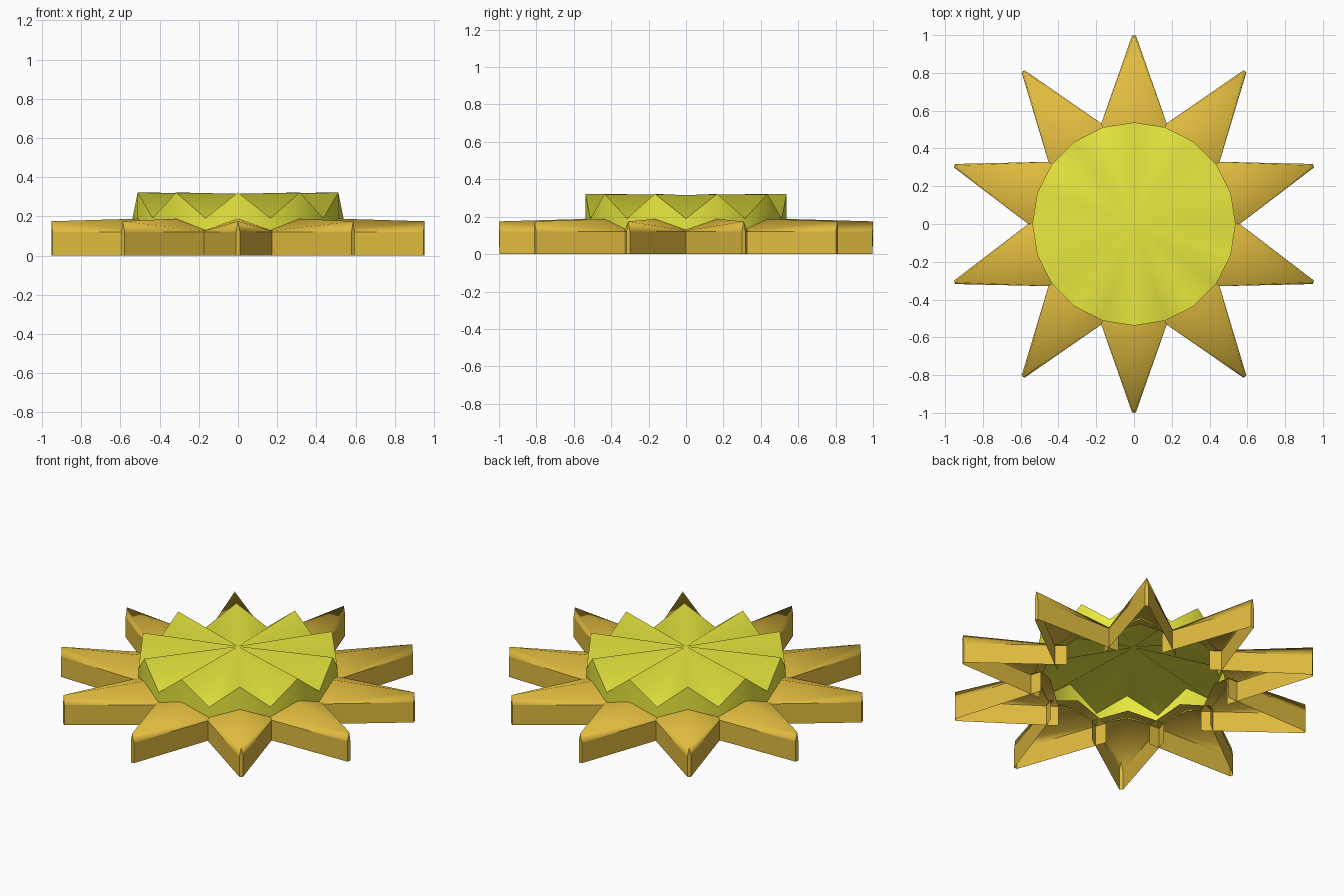
import bpy, bmesh, math
from mathutils import Matrix

if "Cube" in bpy.data.objects:
    bpy.data.objects.remove(bpy.data.objects["Cube"])

N = 10
STEP = 2 * math.pi / N


def material(name, color):
    m = bpy.data.materials.new(name)
    m.diffuse_color = (*color, 1)
    m.use_nodes = True
    m.node_tree.nodes["Principled BSDF"].inputs["Base Color"].default_value = m.diffuse_color
    return m


def finish(name, bm, mat):
    me = bpy.data.meshes.new(name)
    bm.to_mesh(me)
    bm.free()
    me.materials.append(mat)
    ob = bpy.data.objects.new(name, me)
    bpy.context.collection.objects.link(ob)
    return ob


def add_ray(bm, angle):
    """Open-bottomed tapering ray with a ridged top; its base overlaps its neighbours."""
    rot = Matrix.Rotation(angle, 4, 'Z')

    def v(x, y, z):
        return bm.verts.new(rot @ Matrix.Translation((x, y, z)).translation)

    base_ridge, tip_ridge = v(0.47, 0, 0.19), v(1.0, 0, 0.175)
    sides = []
    for s in (-1, 1):
        b0, b1 = v(0.47, s * 0.195, 0), v(0.47, s * 0.195, 0.12)
        t0, t1 = v(0.998, s * 0.01, 0), v(0.998, s * 0.01, 0.12)
        sides.append((t0, t1))
        faces = [(b0, t0, t1, b1), (b1, t1, tip_ridge), (b1, tip_ridge, base_ridge)]
        for i, f in enumerate(faces):
            face = bm.faces.new(f if s < 0 else f[::-1])
            face.smooth = i > 0
        # crisp edge between the wall and the soft top
        bm.edges.get((b1, t1)).smooth = False
    # blunt tip
    (a0, a1), (c0, c1) = sides
    bm.faces.new((a0, c0, c1, tip_ridge, a1))
    for e in ((a1, tip_ridge), (c1, tip_ridge)):
        bm.edges.get(e).smooth = False


# Ring of rays
bm = bmesh.new()
for k in range(N):
    add_ray(bm, math.pi / 2 + k * STEP)
finish("star_rays", bm, material("amber", (0.75, 0.50, 0.05)))

# Pleated centre disc: fan top and a zigzag skirt
bm = bmesh.new()
top, low = [], []
for k in range(2 * N):
    a = math.pi / 2 + k * STEP / 2
    x, y = 0.538 * math.cos(a), 0.538 * math.sin(a)
    top.append(bm.verts.new((x, y, 0.19 if k % 2 else 0.322)))
    low.append(bm.verts.new((x, y, 0.125 if k % 2 else 0.18)))
hub = bm.verts.new((0, 0, 0.315))
for k in range(2 * N):
    j = (k + 1) % (2 * N)
    bm.faces.new((hub, top[k], top[j])).smooth = True
    bm.faces.new((low[k], low[j], top[j], top[k])).smooth = True
    bm.edges.get((top[k], top[j])).smooth = False
finish("pleated_disc", bm, material("yellow", (0.82, 0.82, 0.05)))
